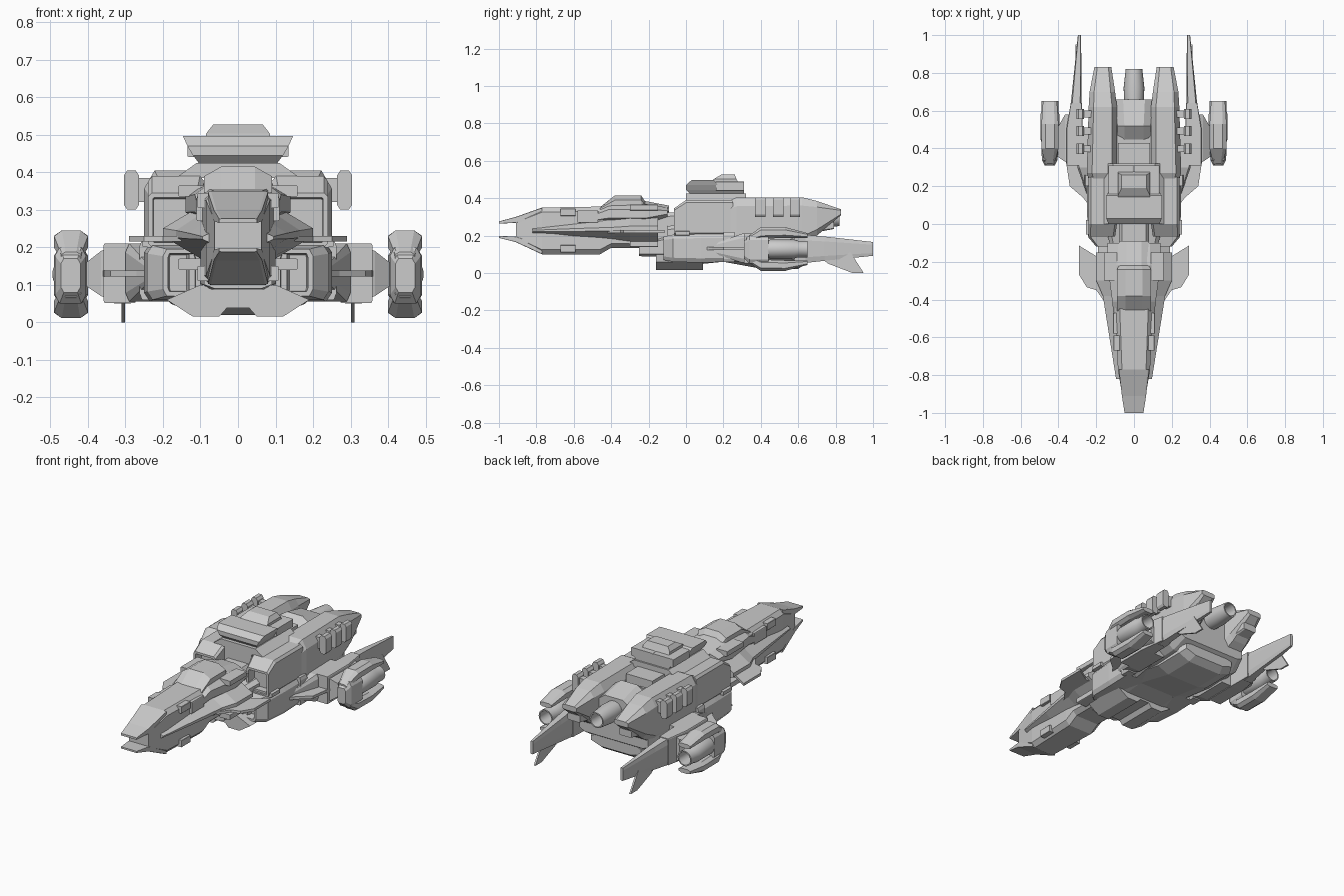
import bpy, bmesh, math

cube = bpy.data.objects.get("Cube")
if cube:
    bpy.data.objects.remove(cube, do_unlink=True)

hull_grey = bpy.data.materials.new("hull_grey")
hull_grey.use_nodes = True
GREY = (0.6, 0.6, 0.6, 1)
hull_grey.diffuse_color = GREY
hull_grey.node_tree.nodes["Principled BSDF"].inputs["Base Color"].default_value = GREY


def skin(name, rings, mirror=False, recess=0, smooth=False):
    """Bridge equal-length rings, cap both ends, optionally hollow the front cap."""
    mesh = bpy.data.meshes.new(name)
    bm = bmesh.new()
    loops = [[bm.verts.new(point) for point in ring] for ring in rings]
    count = len(loops[0])
    for first, second in zip(loops, loops[1:]):
        for i in range(count):
            j = (i + 1) % count
            bm.faces.new((first[i], first[j], second[j], second[i]))
    front = bm.faces.new(loops[0])
    bm.faces.new(loops[-1])
    bmesh.ops.recalc_face_normals(bm, faces=bm.faces[:])
    if recess:
        bmesh.ops.inset_region(bm, faces=[front], thickness=0.014)
        bmesh.ops.inset_region(bm, faces=[front], thickness=0.004, depth=-recess)
    bmesh.ops.remove_doubles(bm, verts=bm.verts[:], dist=0.0002)
    bm.to_mesh(mesh)
    bm.free()
    mesh.materials.append(hull_grey)
    part = bpy.data.objects.new(name, mesh)
    bpy.context.collection.objects.link(part)
    if mirror:
        modifier = part.modifiers.new("mirror", "MIRROR")
        modifier.use_mirror_merge = False
    if smooth:
        bpy.ops.object.select_all(action="DESELECT")
        bpy.context.view_layer.objects.active = part
        part.select_set(True)
        bpy.ops.object.shade_smooth_by_angle(angle=math.radians(35))
    return part


def chamfered(y, x0, x1, z0, z1, fx, fz):
    """Eight-point chamfered rectangle; fx and fz are fractions of the half size."""
    cx, cz = (x1 - x0) / 2 * fx, (z1 - z0) / 2 * fz
    outline = [(x0 + cx, z0), (x1 - cx, z0), (x1, z0 + cz), (x1, z1 - cz),
               (x1 - cx, z1), (x0 + cx, z1), (x0, z1 - cz), (x0, z0 + cz)]
    return [(x, y, z) for x, z in outline]


def loft(name, sections, fx=0.2, fz=0.2, **options):
    """Sections are (y, x0, x1, z0, z1)."""
    return skin(name, [chamfered(*s, fx, fz) for s in sections], **options)


def centred(name, sections, fx=0.2, fz=0.2, **options):
    """Sections are (y, half width, z0, z1)."""
    return loft(name, [(y, -w, w, a, b) for y, w, a, b in sections], fx, fz, **options)


def box(name, x0, x1, y0, y1, z0, z1, fx=0.0, fz=0.0):
    return loft(name, [(y0, x0, x1, z0, z1), (y1, x0, x1, z0, z1)], fx, fz, mirror=True)


def stack(name, levels):
    """Centred tapering block; levels are (z, half width, y0, y1)."""
    return skin(name, [[(-w, y0, z), (w, y0, z), (w, y1, z), (-w, y1, z)]
                       for z, w, y0, y1 in levels])


def side_plate(name, outline, x0, x1):
    """Outline in (y, z), thickness along x."""
    return skin(name, [[(x, y, z) for y, z in outline] for x in (x0, x1)], mirror=True)


def flat_plate(name, outline, z0, z1):
    """Outline in (x, y), thickness along z."""
    return skin(name, [[(x, y, z) for x, y in outline] for z in (z0, z1)], mirror=True)


def nozzle(name, x, z, profile, mirror):
    """Profile is (y, radius) turned about an axis along y."""
    turns = [2 * math.pi * i / 24 for i in range(24)]
    rings = [[(x + r * math.cos(a), y, z + r * math.sin(a)) for a in turns] for y, r in profile]
    return skin(name, rings, mirror=mirror, smooth=True)


# Nose: wedge body with an open mouth between two jaws
centred("nose_body", [(-.91, .062, .18, .28), (-.77, .085, .1, .35), (-.46, .1, .1, .355),
                      (-.4, .1, .135, .355), (-.15, .1, .135, .34)], .25, .2)
centred("upper_jaw", [(-1, .05, .264, .276), (-.91, .064, .268, .3), (-.77, .08, .3, .35)], .1, .1)
centred("lower_jaw", [(-1, .05, .188, .198), (-.91, .064, .165, .195), (-.77, .08, .1, .15)], .1, .1)

# Ridged flanks and shoulders of the forward hull
centred("forward_flank", [(-.82, .095, .2, .25), (-.6, .13, .18, .28), (-.38, .165, .17, .3),
                          (-.3, .2, .17, .31), (-.15, .2, .17, .31)], .5, .85)
centred("shoulder", [(-.57, .1, .26, .29), (-.41, .115, .26, .375), (-.22, .14, .26, .37),
                     (-.1, .14, .3, .35)], .4, .6)
centred("canopy", [(-.46, .09, .33, .352), (-.38, .09, .33, .415), (-.24, .09, .33, .415),
                   (-.22, .08, .32, .385), (-.09, .08, .32, .36)], .5, .6)
flat_plate("forward_winglet", [(.15, -.42), (.2, -.35), (.25, -.335), (.29, -.27),
                               (.29, -.115), (.2, -.17), (.15, -.17)], .215, .23)
for z in (.11, .305):
    box("nose_side_block", .075, .108, -.67, -.59, z, z + .04, .1, .1)
    box("flank_block", .09, .158, -.3, -.15, z + .03, z + .06, .1, .1)
box("flank_vent", .08, .11, -.58, -.47, .27, .335, .1, .1)
centred("nose_chin", [(-.25, .09, .09, .16), (-.1, .1, .085, .2)], .3, .3)

# Neck and lower main hull
centred("neck", [(-.2, .08, .12, .32), (.1, .08, .12, .33)], .2, .2)
centred("mid_hull", [(-.1, .13, .06, .25), (.2, .2, .06, .3), (.4, .24, .06, .3),
                     (.58, .24, .07, .3), (.66, .22, .12, .29)], .15, .2)
loft("lower_cowl", [(-.12, .1, .2, .07, .195), (-.07, .1, .242, .06, .205), (.08, .1, .25, .055, .21),
                    (.23, .1, .25, .06, .21)], .2, .3, mirror=True, recess=.05)
box("lower_cowl_band", .2, .262, .2, .26, .06, .22, .2, .2)
skin("keel", [[(x, y, z) for x, z in ((-.19, .06), (-.12, .015), (-.05, .015), (-.03, .038), (.03, .038),
                                      (.05, .015), (.12, .015), (.19, .06), (.1, .1), (-.1, .1))]
              for y in (-.16, .09)])
centred("belly", [(.05, .2, .045, .1), (.2, .2, .06, .12), (.42, .18, .02, .12),
                  (.6, .18, .022, .12), (.64, .16, .05, .12)], .4, .6)

# Upper cowls and the long engine housings behind them
loft("upper_cowl", [(-.065, .1, .24, .2, .345), (0, .09, .24, .2, .39), (.25, .09, .24, .2, .39)],
     .15, .15, mirror=True, recess=.05)
box("cowl_lip", .11, .255, -.055, .02, .2, .225, .2, .2)
loft("engine_housing", [(.22, .1, .235, .13, .38), (.27, .09, .25, .13, .405), (.62, .09, .24, .15, .405),
                        (.7, .1, .235, .2, .385), (.83, .12, .21, .31, .34)], .35, .35, mirror=True)
loft("housing_tail", [(.6, .11, .23, .2, .3), (.79, .125, .205, .235, .275)], .2, .2, mirror=True)
centred("rear_deck", [(.2, .12, .25, .34), (.55, .12, .25, .35), (.66, .11, .22, .33)], .2, .2)

# Central engine under a ramped hood
centred("engine_hood", [(.43, .088, .3, .335), (.52, .088, .3, .4), (.66, .1, .24, .365)], .42, .5)
nozzle("central_engine", 0, .295, [(.62, .05), (.72, .055), (.82, .044), (.82, .037), (.74, .034)], False)

# Stacked side pods on the housings
for y in (.37, .465, .555):
    box("pod_mount", .225, .27, y + .01, y + .045, .32, .385)
    box("side_pod", .264, .304, y, y + .055, .3, .405, .45, .25)

# Turret: sloped deck, flared front body, rear block and a low cap
stack("deck_base", [(.3, .085, .0, .43), (.395, .085, .0, .43)])
stack("turret_deck", [(.385, .165, .0, .32), (.425, .11, .0, .32)])
stack("turret_body", [(.425, .105, .02, .31), (.445, .12, .0, .31), (.47, .135, .0, .17),
                      (.497, .147, .03, .15)])
box("turret_rear_block", .0, .135, .16, .31, .44, .488, .1, .1)
stack("turret_cap", [(.48, .085, .12, .28), (.503, .085, .15, .27), (.527, .066, .19, .26)])

# Rear side sponsons, blades and lower fins
loft("sponson_fairing", [(.16, .2, .25, .1, .16), (.3, .2, .3, .055, .21), (.5, .2, .3, .055, .21)],
     .2, .3, mirror=True)
loft("sponson", [(.31, .272, .358, .052, .21), (.5, .272, .358, .052, .21), (.64, .276, .335, .055, .208)],
     .06, .06, mirror=True)
loft("tail_blade", [(.6, .278, .338, .05, .208), (.74, .278, .324, .065, .195),
                    (1, .28, .297, .092, .166)], .25, .4, mirror=True)
side_plate("lower_fin", [(.72, .08), (.76, .05), (.89, 0), (.95, 0), (.88, .11)], .301, .311)
flat_plate("rear_winglet", [(.24, .1), (.27, .14), (.34, .2), (.36, .33), (.24, .34)], .122, .138)
skin("nacelle_strut", [[(x, y0, a), (x, y1, a), (x, y1, b), (x, y0, b)]
                       for x, y0, y1, a, b in ((.34, .32, .58, .06, .2), (.365, .33, .58, .07, .19),
                                               (.41, .36, .5, .1, .155))], mirror=True)

# Claw-shaped nacelles: a blunt front with an upper and a lower prong
loft("nacelle_front", [(.31, .42, .472, .08, .17), (.34, .405, .488, .05, .2), (.44, .4, .49, .05, .2)],
     .3, .3, mirror=True)
MIDDLE = .128
for name, sign in (("nacelle_upper_prong", 1), ("nacelle_lower_prong", -1)):
    prong = []
    for y, half, inner, outer in ((.32, .026, .03, .06), (.4, .045, .055, .117),
                                  (.53, .045, .06, .117), (.65, .037, .06, .085)):
        low, high = sorted((MIDDLE + sign * inner, MIDDLE + sign * outer))
        prong.append((y, .445 - half, .445 + half, low, high))
    loft(name, prong, .45, .5, mirror=True)
nozzle("nacelle_engine", .445, MIDDLE, [(.42, .04), (.45, .05), (.58, .05), (.6, .044), (.65, .044),
                                        (.65, .037), (.57, .034)], True)
